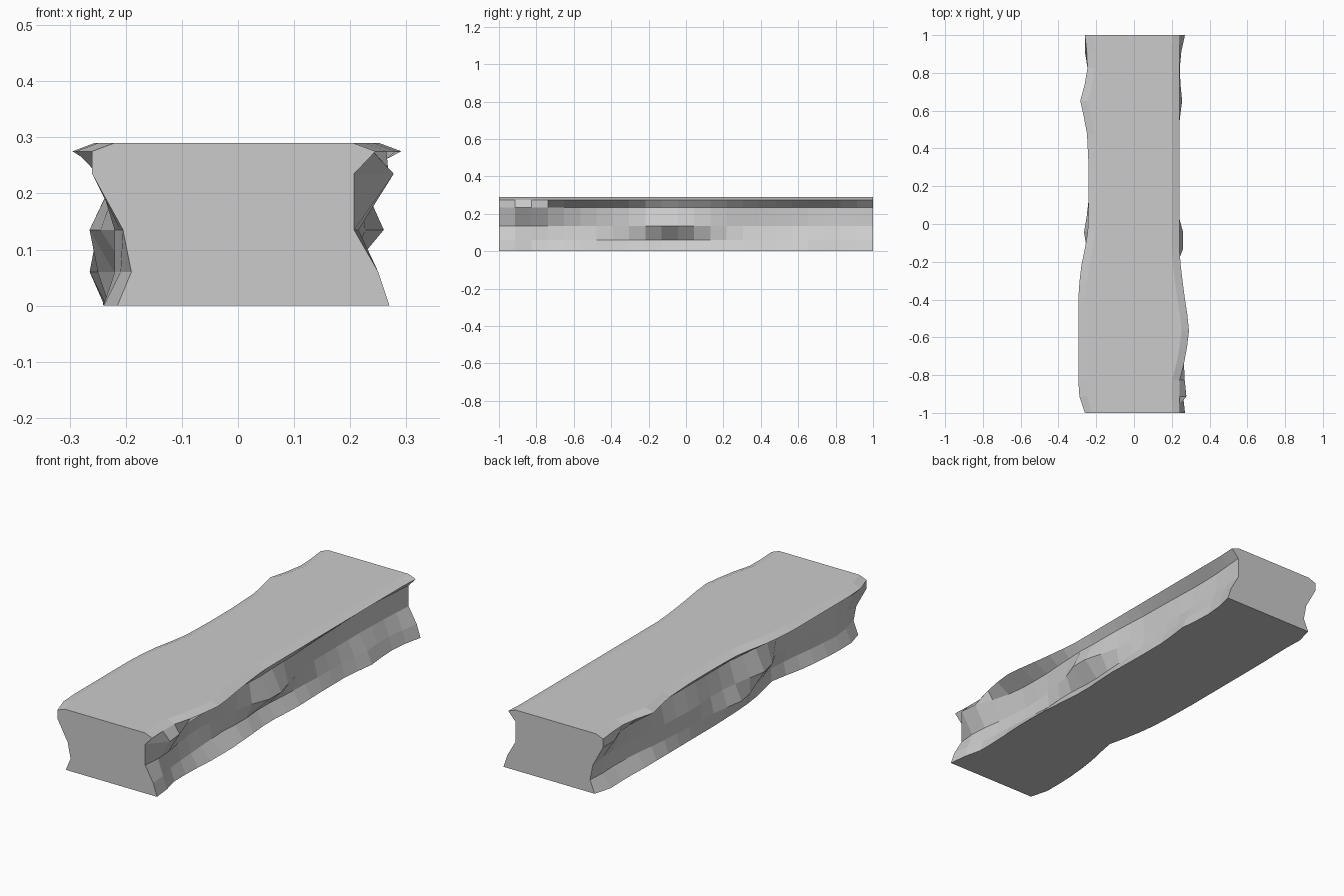
import bpy, bmesh

# Rough-sided stone wall segment: one lofted block whose ends match so it tiles
HEIGHTS = [0.0, 0.06, 0.135, 0.235, 0.275]
TOP, BEVEL, STEPS = 0.29, 0.04, 23
KEYS = [-1, -.91, -.83, -.7, -.55, -.4, -.25, -.13, -.04, .1, .3, .5, .65, .8, .91, 1]

# Half widths at each height, along the length
RIGHT = [
    [27, 26, 24, 24, 25, 25, 24, 23, 23, 24, 23.5, 23.5, 25.5, 24, 25, 27],
    [25, 24, 22, 21, 20, 19, 20, 19, 19, 20, 21, 21.5, 23, 22, 23.5, 25],
    [20.7, 21.5, 21, 19, 18, 19, 21.5, 26, 26, 22, 19, 19, 19, 19.5, 20, 20.7],
    [20.7, 28, 27, 22, 20, 20, 21, 21.5, 21, 21, 20, 19.5, 19, 19, 20, 20.7],
    [24.5, 24, 24, 27.5, 29.3, 27, 25, 24, 24, 24, 24, 24, 24, 24, 24, 24.5],
]
LEFT = [
    [21.5, 24, 24, 23.5, 21.5, 18, 21.5, 23, 23.5, 24, 24, 24, 24, 23.5, 24, 21.5],
    [19, 21, 22, 21, 19, 17.5, 21, 25, 26.5, 24, 23, 22, 20, 19, 19.5, 19],
    [20.5, 21, 22, 22, 20, 20, 27, 25, 23, 22, 23, 22, 20, 19, 19.5, 20.5],
    [26, 25, 23, 22, 21, 21, 22, 21, 20, 20, 20, 20, 22, 22, 26, 26],
    [26, 29, 29.5, 29.5, 29.5, 29.5, 28.5, 26, 24.5, 24, 24, 25, 28.5, 24.5, 25, 26],
]


def sample(row, y):
    for i in range(len(KEYS) - 1):
        if y <= KEYS[i + 1] + 1e-6:
            t = (y - KEYS[i]) / (KEYS[i + 1] - KEYS[i])
            return (row[i] + (row[i + 1] - row[i]) * t) / 100
    return row[-1] / 100


def side(rows, sign, y):
    pts = [(sign * sample(r, y), y, z) for r, z in zip(rows, HEIGHTS)]
    return pts + [(pts[-1][0] - sign * BEVEL, y, TOP)]


# Loft the cross-sections from front to back
bm = bmesh.new()
rings = []
for i in range(STEPS + 1):
    y = -1 + 2 * i / STEPS
    section = side(RIGHT, 1, y) + side(LEFT, -1, y)[::-1]
    rings.append([bm.verts.new(p) for p in section])
for a, b in zip(rings, rings[1:]):
    n = len(a)
    for j in range(n):
        k = (j + 1) % n
        bm.faces.new((a[j], a[k], b[k], b[j]))

# Flat end caps
bm.faces.new(rings[0])
bm.faces.new(rings[-1])
bmesh.ops.recalc_face_normals(bm, faces=bm.faces)

mesh = bpy.data.meshes.new("stone_wall_segment")
bm.to_mesh(mesh)
bm.free()
bpy.context.collection.objects.link(bpy.data.objects.new("stone_wall_segment", mesh))
